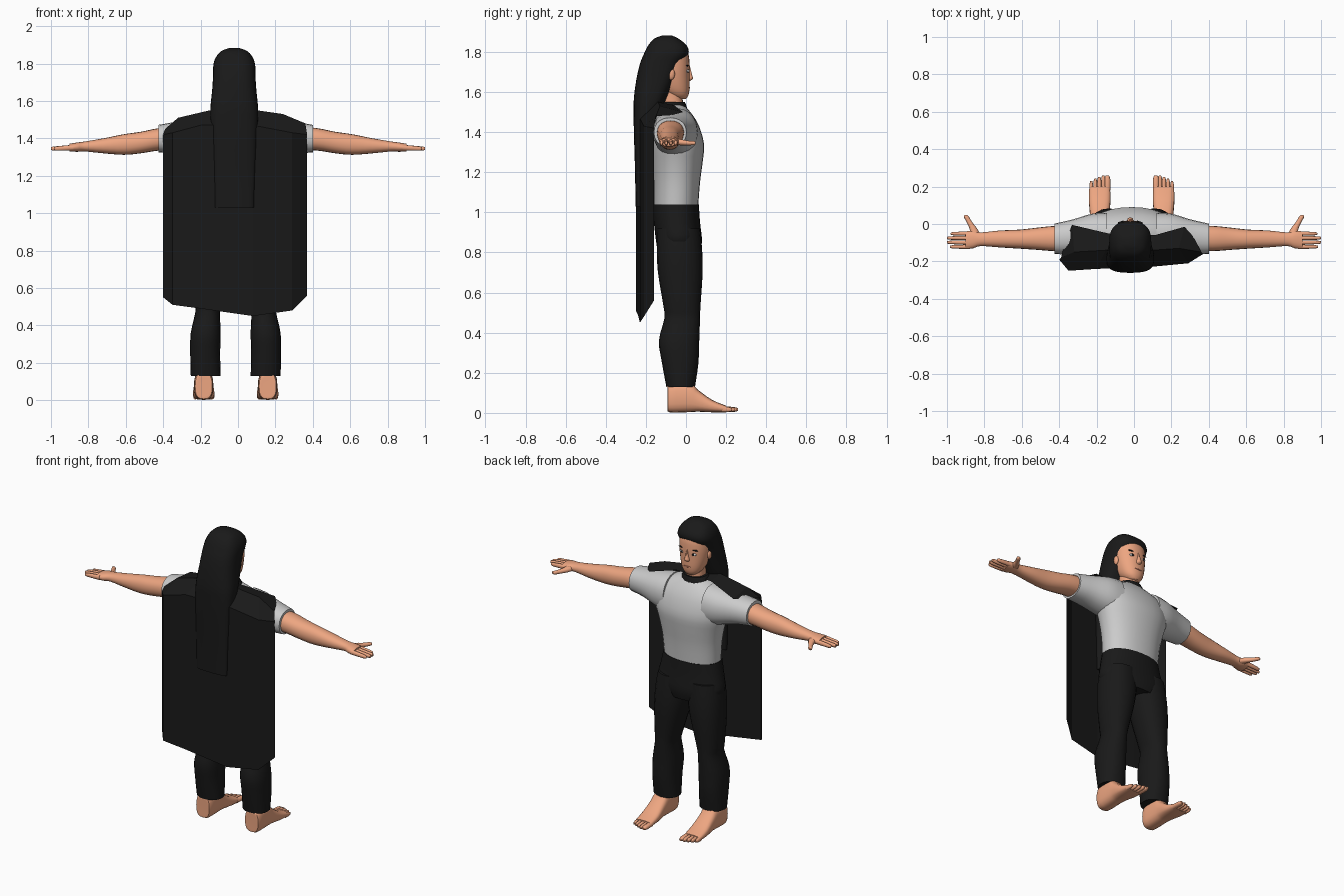
import bpy, math

def material(name, rgb):
    m = bpy.data.materials.new(name)
    m.diffuse_color = (*rgb, 1)
    return m

SKIN = material("skin", (0.85, 0.38, 0.22))
BLACK = material("black", (0.01, 0.01, 0.01))
WHITE = material("eye_white", (0.8, 0.8, 0.8))
LIP = material("lip", (0.6, 0.22, 0.14))
CX = -0.0125

def make(name, verts, faces, mat=None, smooth=50):
    me = bpy.data.meshes.new(name)
    me.from_pydata(verts, [], faces)
    ob = bpy.data.objects.new(name, me)
    bpy.context.collection.objects.link(ob)
    if mat:
        me.materials.append(mat)
    bpy.ops.object.select_all(action='DESELECT')
    ob.select_set(True)
    bpy.context.view_layer.objects.active = ob
    bpy.ops.object.mode_set(mode='EDIT')
    bpy.ops.mesh.select_all(action='SELECT')
    bpy.ops.mesh.normals_make_consistent(inside=False)
    bpy.ops.object.mode_set(mode='OBJECT')
    if smooth:
        bpy.ops.object.shade_smooth_by_angle(angle=math.radians(smooth))
    return ob

def spline(secs, steps):
    out = []
    for i in range(len(secs) - 1):
        p0, p1, p2, p3 = (secs[max(0, min(len(secs) - 1, i + k))] for k in (-1, 0, 1, 2))
        for s in range(steps):
            t = s / steps
            out.append([0.5 * (2*b + (c - a)*t + (2*a - 5*b + 4*c - d)*t*t + (3*b - a - 3*c + d)*t**3)
                        for a, b, c, d in zip(p0, p1, p2, p3)])
    return out + [list(secs[-1])]

def loft(name, axis, secs, mat=None, n=20, power=2.2, steps=3, mirror=None):
    """Sections are (position on axis, min a, max a, min b, max b), a and b in xyz order."""
    verts, rings = [], spline(secs, steps)
    for t, a0, a1, b0, b1 in rings:
        for k in range(n):
            w = 2 * math.pi * k / n
            c, s = math.cos(w), math.sin(w)
            a = (a0 + a1)/2 + (a1 - a0)/2 * math.copysign(abs(c)**(2/power), c)
            b = (b0 + b1)/2 + (b1 - b0)/2 * math.copysign(abs(s)**(2/power), s)
            verts.append({'x': (t, a, b), 'y': (a, t, b), 'z': (a, b, t)}[axis])
    faces = [(r*n + k, r*n + (k+1) % n, (r+1)*n + (k+1) % n, (r+1)*n + k)
             for r in range(len(rings) - 1) for k in range(n)]
    faces += [tuple(range(n)), tuple(range((len(rings)-1)*n, len(rings)*n))]
    make(name, verts, faces, mat)
    if mirror is not None:
        make(name + "_mirrored", [(2*mirror - x, y, z) for x, y, z in verts], faces, mat)

def column(name, secs, mat=None, cx=CX, **kw):
    """Vertical loft from (z, half width, back y, front y)."""
    loft(name, 'z', [(z, cx - h, cx + h, b, f) for z, h, b, f in secs], mat, **kw)

def ball(name, loc, size, mat):
    loft(name, 'z', [(loc[2] + size[2]*math.sin(a), loc[0] - size[0]*math.cos(a), loc[0] + size[0]*math.cos(a),
                      loc[1] - size[1]*math.cos(a), loc[1] + size[1]*math.cos(a))
                     for a in (-1.5, -1, -.5, 0, .5, 1, 1.5)], mat, n=12, power=2, steps=1)

# shirt body and sleeves
column("shirt", [(1.02, .18, -.16, .06), (1.15, .19, -.16, .07), (1.25, .21, -.165, .083),
                 (1.34, .235, -.17, .09), (1.43, .235, -.165, .065), (1.49, .18, -.15, .03),
                 (1.535, .08, -.13, -.01)], n=28)
loft("sleeve", 'x', [(.12, -.16, .06, 1.27, 1.52), (.2, -.165, .055, 1.29, 1.51),
                     (.3, -.165, .025, 1.315, 1.49), (.4, -.16, .002, 1.325, 1.472)], mirror=CX)

# trousers
column("trouser_seat", [(.80, .16, -.14, .07), (.86, .22, -.15, .08), (.95, .205, -.16, .07),
                        (1.04, .185, -.165, .064)], BLACK, n=28)
leg = [(.13, .16, .08, -.098, .045), (.25, .163, .08, -.12, .062), (.36, .16, .08, -.135, .066),
       (.47, .15, .066, -.108, .07), (.53, .145, .074, -.112, .072), (.7, .125, .1, -.14, .083),
       (.82, .112, .108, -.145, .08), (.92, .105, .1, -.145, .07)]
loft("trouser_leg", 'z', [(z, CX + c - r, CX + c + r, b, f) for z, c, r, b, f in leg], BLACK, mirror=CX)

# feet and toes
fx = CX + .171
loft("foot", 'y', [(-.092, fx-.035, fx+.035, .02, .12), (-.08, fx-.05, fx+.05, .002, .15),
                   (.02, fx-.052, fx+.052, .004, .15), (.06, fx-.053, fx+.053, .006, .115),
                   (.13, fx-.058, fx+.058, .003, .065), (.2, fx-.055, fx+.055, .003, .036)],
     SKIN, power=2.8, mirror=CX)
for i, (w, end) in enumerate([(.016, .26), (.011, .26), (.011, .252), (.01, .243), (.01, .23)]):
    x = fx - .041 + .0215 * i
    loft("toe", 'y', [(.18, x-w, x+w, .004, .034), (end-.02, x-w, x+w, .004, .03),
                      (end, x-w*.5, x+w*.5, .01, .023)], SKIN, n=10, steps=2, mirror=CX)

# arms, palms, fingers, thumbs
loft("arm", 'x', [(.3, -.14, -.01, 1.34, 1.465), (.42, -.145, -.01, 1.335, 1.455), (.52, -.138, -.02, 1.32, 1.435),
                  (.61, -.132, -.03, 1.312, 1.422), (.72, -.125, -.035, 1.32, 1.4),
                  (.82, -.118, -.045, 1.33, 1.383), (.86, -.13, -.035, 1.328, 1.378),
                  (.9, -.134, -.04, 1.33, 1.371)], SKIN, mirror=0)
for i, tip in enumerate([.985, 1.0, 1.0, .98]):
    y = -.122 + .0235 * i
    loft("finger", 'x', [(.88, y-.012, y+.012, 1.336, 1.366), (tip-.015, y-.009, y+.009, 1.334, 1.357),
                         (tip, y-.004, y+.004, 1.34, 1.351)], SKIN, n=10, steps=2, mirror=0)
loft("thumb", 'y', [(-.07, .82, .88, 1.335, 1.372), (-.03, .835, .878, 1.334, 1.366), (.01, .865, .895, 1.334, 1.358),
                    (.038, .882, .91, 1.335, 1.356), (.048, .892, .906, 1.34, 1.352)],
     SKIN, n=10, mirror=0)

# neck, collar and head
HX = -.02
column("neck", [(1.48, .065, -.13, -.01), (1.54, .056, -.13, -.015), (1.63, .056, -.13, -.02)], SKIN, cx=HX)
column("collar", [(1.47, .13, -.16, .005), (1.52, .095, -.15, .006), (1.55, .07, -.14, -.005)], BLACK, cx=HX, steps=1)
column("head", [(1.565, .03, -.06, 0), (1.585, .055, -.09, .012), (1.62, .074, -.13, .018), (1.68, .09, -.16, .018),
                (1.74, .097, -.18, .018), (1.80, .092, -.18, .008), (1.86, .05, -.14, -.04)], SKIN, cx=HX, n=28)

# face
column("nose", [(1.655, .012, -.01, .02), (1.667, .018, -.01, .036), (1.69, .011, -.01, .03),
                (1.735, .006, -.01, .019)], SKIN, cx=HX, n=10)
ball("mouth", (HX, .012, 1.622), (.026, .009, .006), LIP)
for s in (-1, 1):
    ball("eye", (HX + s*.04, .007, 1.705), (.018, .009, .008), WHITE)
    ball("iris", (HX + s*.04, .011, 1.705), (.008, .007, .008), BLACK)
    ball("eyebrow", (HX + s*.043, .006, 1.732), (.024, .008, .004), BLACK)
    ball("ear", (HX + s*.092, -.075, 1.69), (.012, .02, .03), SKIN)

# long hair
column("hair", [(1.03, .105, -.252, -.205), (1.2, .11, -.254, -.195), (1.4, .12, -.26, -.16), (1.5, .127, -.261, -.125),
                (1.57, .127, -.26, -.095), (1.66, .118, -.248, -.055), (1.74, .113, -.23, -.022),
                (1.79, .112, -.21, .012), (1.83, .1, -.19, .005), (1.865, .072, -.16, -.035),
                (1.882, .03, -.12, -.07)], BLACK, cx=HX, n=28, power=2.7)

# cape: faceted sheet from the hem, up the back and over the shoulders
bx, by = (-.40, -.35, -.2, .08, .29, .37), (-.19, -.25, -.24, -.23, -.21, -.16)
rows = [(bx, by, (.55, .51, .49, .45, .48, .56)),
        (bx, by, (1.42, 1.43, 1.47, 1.47, 1.43, 1.42)),
        ((-.39, -.32, -.15, .10, .24, .36), (-.18, -.15, -.14, -.14, -.13, -.15), (1.45, 1.51, 1.55, 1.55, 1.53, 1.48)),
        ((-.365, -.33, -.14, .11, .27, .32), (-.08, -.005, -.05, -.06, -.015, -.07), (1.47, 1.49, 1.535, 1.535, 1.5, 1.485))]
make("cape", [p for r in rows for p in zip(*r)],
     [(r*6 + k, r*6 + k + 1, r*6 + k + 7, r*6 + k + 6) for r in range(3) for k in range(5)], BLACK, smooth=0)
